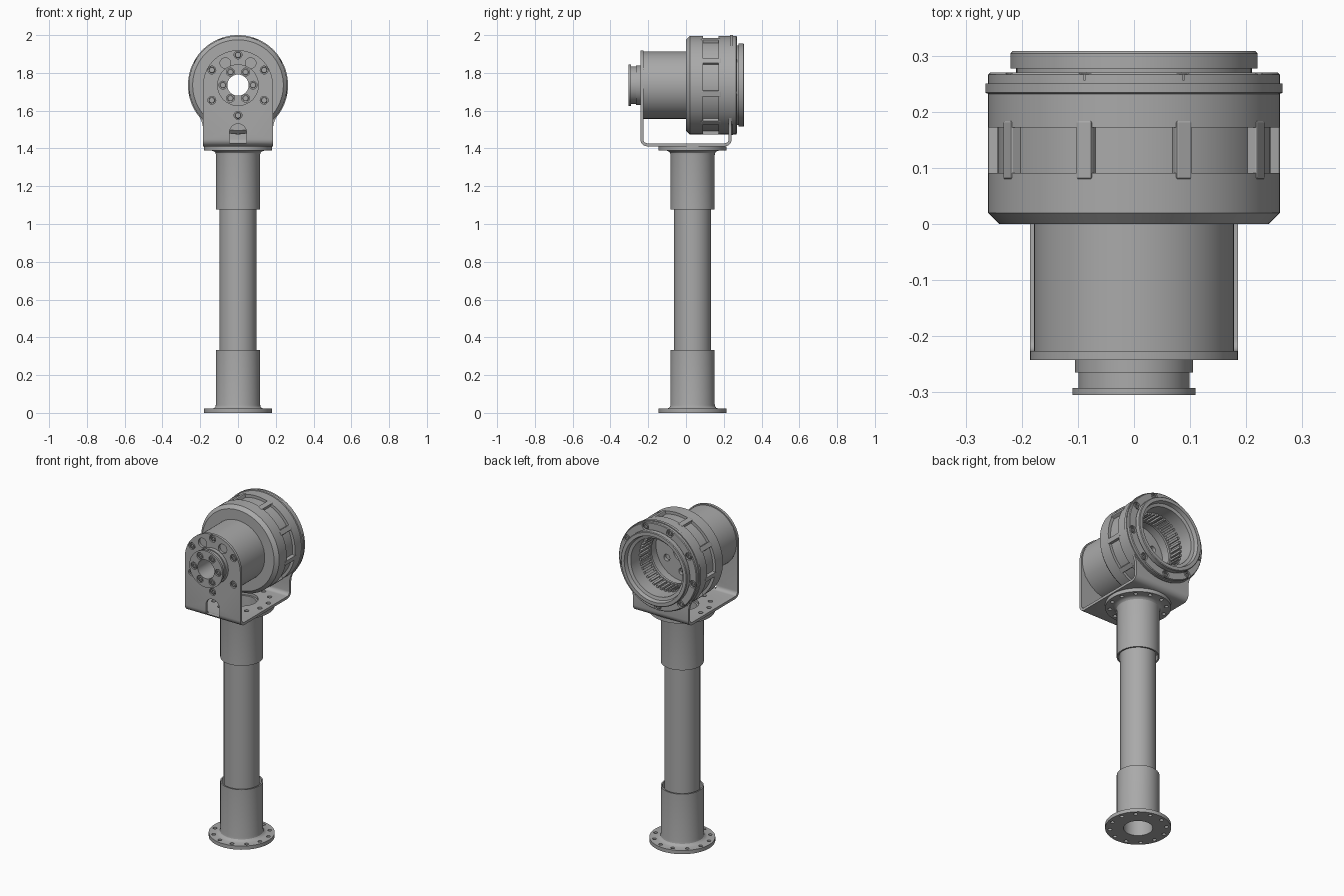
import bpy, bmesh, math
from mathutils import Matrix, Vector

cube = bpy.data.objects.get("Cube")
if cube:
    bpy.data.objects.remove(cube, do_unlink=True)

GREY = (0.4, 0.4, 0.4, 1)
grey = bpy.data.materials.new("machined_grey")
grey.use_nodes = True
grey.diffuse_color = GREY
grey.node_tree.nodes["Principled BSDF"].inputs["Base Color"].default_value = GREY

HEAD_Z = 1.735      # height of the drum axis
POST_Y = 0.035      # offset of the column
PLATE = 0.016       # bracket sheet thickness
PLATE_Y = 0.234


def finish(name, bm):
    bmesh.ops.remove_doubles(bm, verts=bm.verts, dist=1e-5)
    bmesh.ops.recalc_face_normals(bm, faces=bm.faces)
    mesh = bpy.data.meshes.new(name)
    bm.to_mesh(mesh)
    bm.free()
    mesh.materials.append(grey)
    obj = bpy.data.objects.new(name, mesh)
    bpy.context.collection.objects.link(obj)
    return obj


def activate(obj):
    bpy.ops.object.select_all(action='DESELECT')
    obj.select_set(True)
    bpy.context.view_layer.objects.active = obj


def smooth(obj):
    activate(obj)
    bpy.ops.object.shade_smooth_by_angle(angle=math.radians(30))


def lathe(name, profile, origins, axis, steps):
    """Revolve (radius, distance along axis) points around each origin."""
    bm = bmesh.new()
    hollow = profile[0][0] > 0
    for origin in origins:
        rings = []
        for i in range(steps):
            a = math.tau * i / steps
            ring = []
            for r, h in profile:
                s, c = r * math.sin(a), r * math.cos(a)
                p = Vector((s, h, c)) if axis == 'Y' else Vector((c, s, h))
                ring.append(bm.verts.new(p + Vector(origin)))
            rings.append(ring)
        n = len(profile)
        for i in range(steps):
            a, b = rings[i], rings[(i + 1) % steps]
            for j in range(n if hollow else n - 1):
                k = (j + 1) % n
                if profile[j][0] == 0:
                    bm.faces.new((a[j], a[k], b[k]))
                elif profile[k][0] == 0:
                    bm.faces.new((a[j], a[k], b[j]))
                else:
                    bm.faces.new((a[j], a[k], b[k], b[j]))
    return finish(name, bm)


def pegs(name, radius, low, high, origins, axis, steps=20):
    return lathe(name, [(0, low), (radius, low), (radius, high), (0, high)],
                 origins, axis, steps)


def cut(obj, cutter):
    cutter.hide_render = True
    mod = obj.modifiers.new("cut", 'BOOLEAN')
    mod.operation, mod.solver, mod.object = 'DIFFERENCE', 'EXACT', cutter
    activate(obj)
    bpy.ops.object.modifier_apply(modifier=mod.name)
    bpy.data.objects.remove(cutter, do_unlink=True)


def around_head(radius, count, start=0):
    angles = [math.radians(start) + math.tau * i / count for i in range(count)]
    return [(radius * math.sin(a), 0, HEAD_Z + radius * math.cos(a)) for a in angles]


def around_post(radius, count):
    angles = [math.tau * (i + 0.5) / count for i in range(count)]
    return [(radius * math.cos(a), POST_Y + radius * math.sin(a), 0) for a in angles]


def radial_blocks(name, count, size, radius, y, start=0):
    """Boxes of (width, length, height) set around the drum axis."""
    bm = bmesh.new()
    for i in range(count):
        turn = Matrix.Rotation(math.radians(start) + math.tau * i / count, 4, 'Y')
        m = (Matrix.Translation((0, y, HEAD_Z)) @ turn
             @ Matrix.Translation((0, 0, radius)) @ Matrix.Diagonal((*size, 1)))
        bmesh.ops.create_cube(bm, size=1, matrix=m)
    return finish(name, bm)


# Column: hollow pipe with two flanged sleeves
post = [(0, POST_Y, 0)]
pipe = lathe("column_pipe", [(0.08, 0.01), (0.098, 0.01), (0.098, 1.4), (0.08, 1.4)],
             post, 'Z', 64)
smooth(pipe)
sleeve = [(0.08, 0), (0.18, 0), (0.18, 0.022), (0.137, 0.022), (0.125, 0.027),
          (0.119, 0.034), (0.117, 0.045), (0.117, 0.332), (0.109, 0.332),
          (0.106, 0.3), (0.08, 0.3)]
top_sleeve = [(r, 1.41 - h) for r, h in sleeve]
for name, prof, z in (("lower_sleeve", sleeve, 0), ("upper_sleeve", top_sleeve, 1.4)):
    part = lathe(name, prof, post, 'Z', 64)
    cut(part, pegs("flange_hole_cutter", 0.011, z - 0.05, z + 0.05,
                   around_post(0.155, 12), 'Z', 16))
    smooth(part)

# Bracket: bent sheet strip whose half width follows its outline
base_z, bend, wide = 1.419, 0.03, 0.185
path = []
for i in range(17):
    a = math.radians(87 - i * 87 / 16)
    path.append((-PLATE_Y, HEAD_Z + wide * math.sin(a), wide * math.cos(a)))
for i in range(7):
    a = math.radians(i * 15)
    path.append((-PLATE_Y + bend * (1 - math.cos(a)),
                 base_z + bend * (1 - math.sin(a)), wide))
path += [(-y, z, w) for y, z, w in reversed(path[17:])]
for i in range(7):
    t = i / 6
    path.append((PLATE_Y, 1.5 + 0.06 * t, wide + 0.015 * t * t))
bm = bmesh.new()
rows = [[bm.verts.new((s * w, y, z)) for s in (-1, 1)] for y, z, w in path]
for a, b in zip(rows, rows[1:]):
    bm.faces.new((a[0], a[1], b[1], b[0]))
bracket = finish("bracket", bm)
solid = bracket.modifiers.new("sheet", 'SOLIDIFY')
solid.thickness, solid.offset = PLATE, 0
activate(bracket)
bpy.ops.object.modifier_apply(modifier=solid.name)

outer_bolts = around_head(0.16, 6)
cut(bracket, pegs("bolt_hole_cutter", 0.021, -0.3, -0.2, outer_bolts, 'Y'))
cut(bracket, pegs("plain_hole_cutter", 0.028, -0.3, -0.2,
                  [(s * 0.067, 0, HEAD_Z + 0.117) for s in (-1, 1)], 'Y', 24))
cut(bracket, pegs("bore_cutter", 0.07, -0.3, -0.2, [(0, 0, HEAD_Z)], 'Y', 32))
cut(bracket, pegs("cable_hole_cutter", 0.09, 1.3, 1.5, post, 'Z', 48))
cut(bracket, pegs("base_hole_cutter", 0.013, 1.3, 1.5, around_post(0.155, 12), 'Z', 16))
# Arched cable slot at the foot of the front plate
cut(bracket, pegs("slot_arch_cutter", 0.045, -0.3, -0.2, [(0, 0, 1.485)], 'Y', 32))
bm = bmesh.new()
bmesh.ops.create_cube(bm, size=1, matrix=Matrix.Translation((0, -0.22, 1.4575))
                      @ Matrix.Diagonal((0.09, 0.1, 0.055, 1)))
cut(bracket, finish("slot_cutter", bm))
smooth(bracket)

# Head: hub, motor barrel and drum as one hollow turned body
head = lathe("head_body", [
    (0.056, -0.305), (0.11, -0.305), (0.11, -0.292), (0.099, -0.292), (0.099, -0.265),
    (0.105, -0.265), (0.105, -0.227), (0.178, -0.227), (0.178, 0), (0.24, 0),
    (0.26, 0.02), (0.26, 0.091), (0.243, 0.091), (0.243, 0.172), (0.26, 0.172),
    (0.26, 0.232), (0.265, 0.234), (0.265, 0.25), (0.26, 0.25), (0.26, 0.266),
    (0.256, 0.27), (0.21, 0.27), (0.21, 0.277), (0.22, 0.277), (0.22, 0.304),
    (0.216, 0.308), (0.196, 0.308), (0.19, 0.285), (0.172, 0.28), (0.172, 0.04),
    (0.056, 0.04)], [(0, 0, HEAD_Z)], 'Y', 96)
hub_bolts = around_head(0.08, 6, 30)
rear_bolts = around_head(0.238, 9, 20)
cut(head, pegs("hub_hole_cutter", 0.021, -0.4, -0.295, hub_bolts, 'Y'))
cut(head, pegs("rear_hole_cutter", 0.022, 0.256, 0.2755, rear_bolts, 'Y'))
cut(head, pegs("wall_hole_cutter", 0.02, 0.02, 0.05, around_head(0.115, 6), 'Y'))
smooth(head)

# Inner toothed ring and drum ribs
radial_blocks("inner_teeth", 40, (0.013, 0.08, 0.018), 0.168, 0.16)
lathe("inner_tooth_ring", [(0.155, 0.105), (0.175, 0.105), (0.175, 0.12), (0.155, 0.12)],
      [(0, 0, HEAD_Z)], 'Y', 64)
ribs = radial_blocks("drum_ribs", 9, (0.03, 0.105, 0.05), 0.237, 0.132, 20)
bevel = ribs.modifiers.new("soft_edges", 'BEVEL')
bevel.width, bevel.segments = 0.004, 2

# Socket head bolts, sunk into their holes
for name, places, y, face in (("plate_bolts", outer_bolts, -0.24, 1),
                              ("hub_bolts", hub_bolts, -0.303, 1),
                              ("rear_bolts", rear_bolts, 0.268, -1)):
    shape = [(0, 0.007), (0.008, 0.007), (0.008, 0), (0.014, 0), (0.016, 0.002),
             (0.016, 0.018), (0, 0.018)]
    bolts = lathe(name, [(r, y + face * h) for r, h in shape], places, 'Y', 18)
    smooth(bolts)
